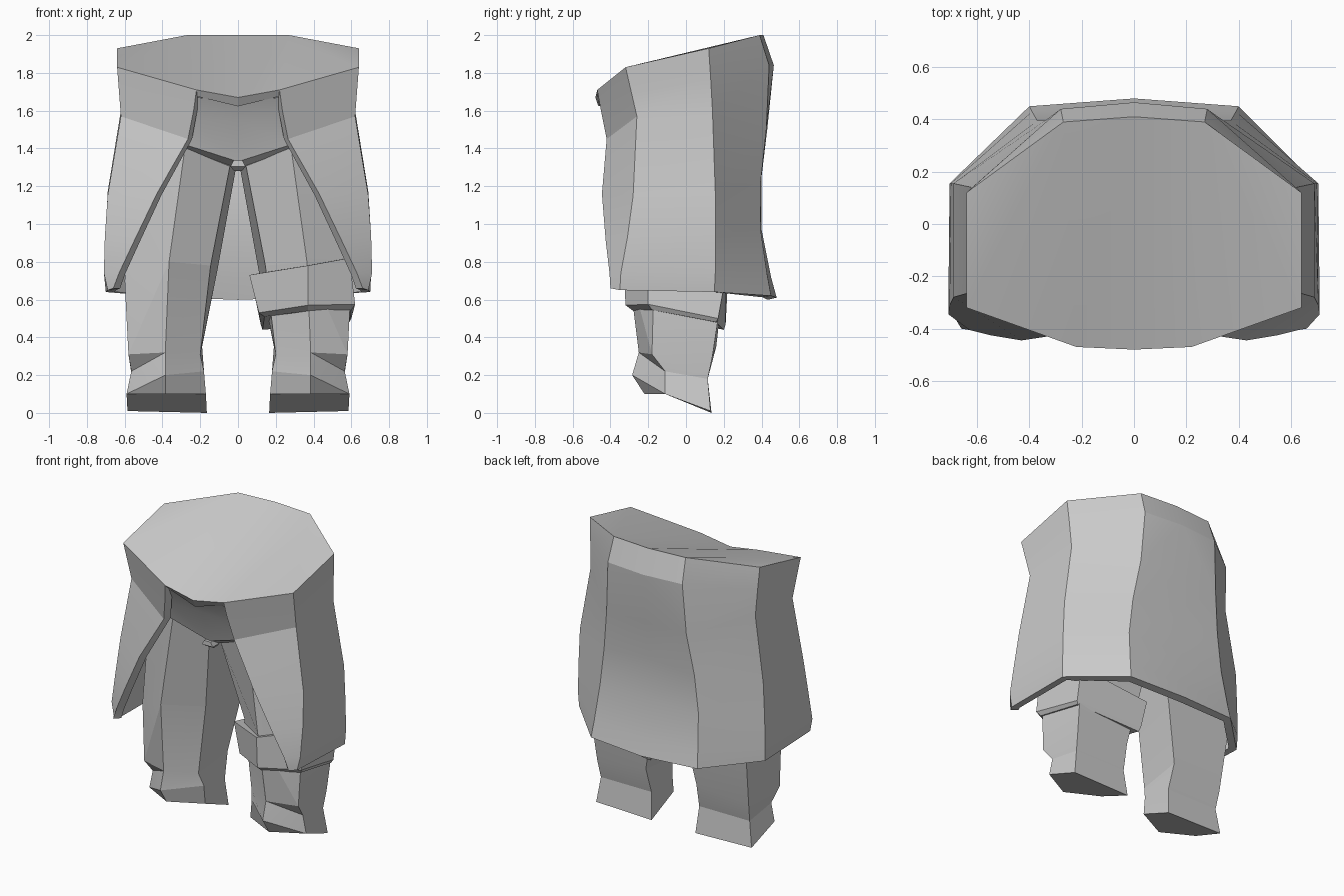
import bpy, bmesh, math

grey = bpy.data.materials.new("cloth_grey")
grey.diffuse_color = (0.6, 0.6, 0.6, 1)


def finish(name, bm, angle=25, thickness=0):
    """Turn a bmesh into a named, shaded object, optionally thickened inward."""
    me = bpy.data.meshes.new(name)
    bm.to_mesh(me)
    bm.free()
    me.materials.append(grey)
    ob = bpy.data.objects.new(name, me)
    bpy.context.collection.objects.link(ob)
    bpy.ops.object.select_all(action='DESELECT')
    bpy.context.view_layer.objects.active = ob
    ob.select_set(True)
    if thickness:
        mod = ob.modifiers.new("thickness", 'SOLIDIFY')
        mod.thickness = thickness
        mod.offset = -1
        bpy.ops.object.modifier_apply(modifier=mod.name)
    bpy.ops.object.shade_smooth_by_angle(angle=math.radians(angle))
    return ob


def loft(name, rings, sx=1, angle=25, fold=False):
    """Closed solid through rings of equal length; fold creases the first strip."""
    bm = bmesh.new()
    rows = [[bm.verts.new((x * sx, y, z)) for x, y, z in r] for r in rings]
    n = len(rows[0])
    for a, b in zip(rows, rows[1:]):
        for i in range(n):
            j = (i + 1) % n
            if fold and i == 0:
                bm.faces.new((a[i], a[j], b[j]))
                bm.faces.new((a[i], b[j], b[i]))
            else:
                bm.faces.new((a[i], a[j], b[j], b[i]))
    bm.faces.new(rows[0])
    bm.faces.new(rows[-1])
    bmesh.ops.recalc_face_normals(bm, faces=bm.faces[:])
    return finish(name, bm, angle)


# Coat: half rows from back centre round to the front flap edge, top to hem
half = [
    [(0, .41, 2), (.27, .39, 2), (.64, .12, 1.93), (.64, -.32, 1.83), (.22, -.47, 1.71)],
    [(0, .465, 1.84), (.28, .44, 1.84), (.63, .13, 1.78), (.63, -.29, 1.70), (.235, -.45, 1.6)],
    [(0, .43, 1.5), (.30, .425, 1.5), (.62, .14, 1.6), (.62, -.26, 1.57), (.265, -.42, 1.45)],
    [(0, .40, 1.25), (.34, .395, 1.22), (.69, .155, 1.17), (.69, -.28, 1.15), (.43, -.445, 1.16)],
    [(0, .40, .97), (.37, .395, .97), (.70, .155, .95), (.705, -.31, .93), (.55, -.425, .91)],
    [(0, .45, .72), (.39, .43, .73), (.705, .155, .74), (.71, -.345, .74), (.63, -.405, .74)],
    [(0, .48, .61), (.40, .45, .62), (.70, .15, .64), (.69, -.35, .65), (.66, -.40, .66)],
]
bm = bmesh.new()
grid = []
for row in half:
    full = [(-x, y, z) for x, y, z in reversed(row[1:])] + row
    grid.append([bm.verts.new(p) for p in full])
for r, (a, b) in enumerate(zip(grid, grid[1:])):
    for i in range(8):
        if r == 1 and i == 3:        # triangular dart at the back centre
            bm.faces.new((a[3], a[4], b[3]))
            bm.faces.new((a[4], b[4], b[3]))
        elif r == 1 and i == 4:
            bm.faces.new((a[4], a[5], b[5]))
            bm.faces.new((a[4], b[5], b[4]))
        else:
            bm.faces.new((a[i], a[i + 1], b[i + 1], b[i]))
# hollowed lid: straight centre panel, side panels rising to the hips
t = grid[0]
tip = bm.verts.new((0, -.48, 1.67))
bm.faces.new((t[0], tip, t[4], t[3]))
bm.faces.new((tip, t[8], t[5], t[4]))
for tri in ((0, 3, 1), (1, 3, 2), (8, 7, 5), (7, 6, 5)):
    bm.faces.new([t[k] for k in tri])
finish("coat", bm, 17, 0.05)

# Pelvis: recessed front panel with a pointed lower edge
loft("pelvis", [
    [(-.45, .1, 1.7), (-.45, -.25, 1.7), (-.22, -.43, 1.67), (0, -.455, 1.65),
     (.22, -.43, 1.67), (.45, -.25, 1.7), (.45, .1, 1.7)],
    [(-.48, .1, 1.55), (-.5, -.2, 1.57), (-.24, -.38, 1.55), (0, -.38, 1.55),
     (.24, -.38, 1.55), (.5, -.2, 1.57), (.48, .1, 1.55)],
    [(-.5, .12, 1.42), (-.54, -.18, 1.45), (-.28, -.33, 1.42), (0, -.31, 1.33),
     (.28, -.33, 1.42), (.54, -.18, 1.45), (.5, .12, 1.42)],
    [(-.5, .12, 1.38), (-.53, -.15, 1.42), (-.27, -.28, 1.39), (0, -.26, 1.295),
     (.27, -.28, 1.39), (.53, -.15, 1.42), (.5, .12, 1.38)],
])

# Small knot at the crotch
loft("crotch_knot", [
    [(-.025, -.33, 1.335), (.025, -.33, 1.335), (.025, -.25, 1.335), (-.025, -.25, 1.335)],
    [(-.04, -.33, 1.305), (.04, -.33, 1.305), (.04, -.25, 1.305), (-.04, -.25, 1.305)],
    [(-.02, -.29, 1.28), (.02, -.29, 1.28), (.02, -.25, 1.28), (-.02, -.25, 1.28)],
])

# Legs: front ridge, outer front, outer back, inner back, inner front
leg = [
    [(.28, -.30, 1.41), (.55, -.15, 1.45), (.50, .14, 1.4), (.01, .15, 1.3), (.04, -.25, 1.32)],
    [(.365, -.31, .80), (.60, -.17, .70), (.59, .20, .70), (.11, .20, .75), (.145, -.14, .78)],
    [(.385, -.25, .32), (.58, -.18, .31), (.57, .14, .30), (.19, .16, .35), (.20, -.14, .31)],
    [(.385, -.285, .20), (.565, -.11, .22), (.56, .115, .18), (.18, .115, .18), (.18, -.11, .22)],
    [(.385, -.22, .10), (.59, -.11, .10), (.585, .13, .01), (.165, .135, 0), (.17, -.11, .10)],
]
loft("left_leg", leg, 1, 10, True)
loft("right_leg", leg, -1, 10, True)

# Tilted knee band on one leg, with a turned-in lower rim
loft("knee_band", [
    [(.37, -.33, .78), (.59, -.20, .82), (.60, .21, .72), (.08, .22, .66), (.06, -.13, .73)],
    [(.37, -.32, .57), (.62, -.20, .575), (.60, .17, .50), (.12, .21, .47), (.11, -.14, .53)],
    [(.37, -.28, .54), (.60, -.18, .545), (.59, .16, .48), (.13, .20, .44), (.14, -.12, .51)],
], 1, 15)
